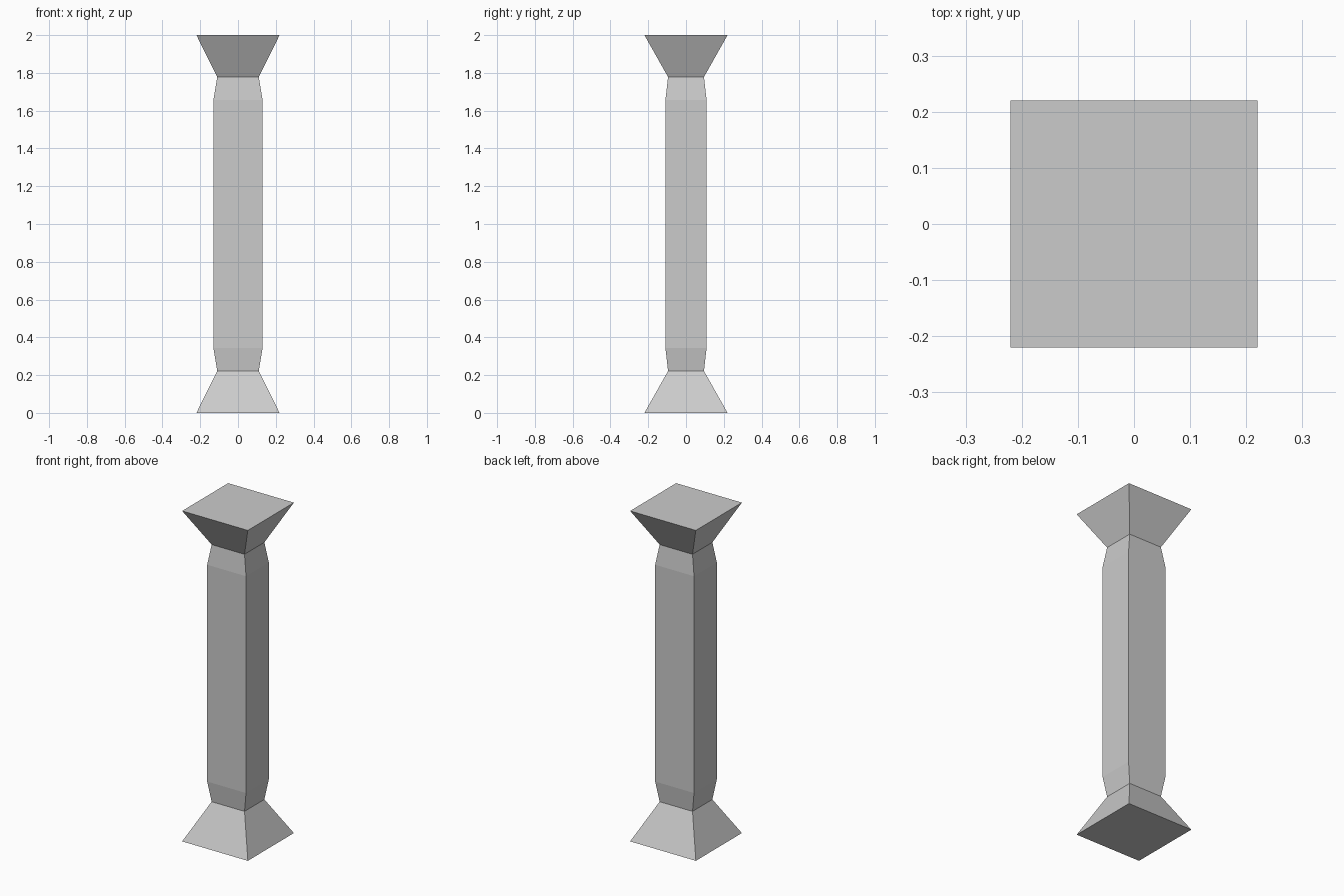
import bpy
import bmesh

if "Cube" in bpy.data.objects:
    bpy.data.objects.remove(bpy.data.objects["Cube"])

# Rectangular cross-sections of the lower half: (z, half width x, half depth y)
HEIGHT = 2.0
lower = [(0.0, 0.22, 0.22), (0.222, 0.11, 0.095), (0.344, 0.13, 0.109)]

# The upper half mirrors the lower half
sections = lower + [(HEIGHT - z, hx, hy) for z, hx, hy in reversed(lower)]

bm = bmesh.new()
rings = [[bm.verts.new((sx * hx, sy * hy, z))
          for sx, sy in ((-1, -1), (1, -1), (1, 1), (-1, 1))]
         for z, hx, hy in sections]

# Flared base, tapered shaft and flared capital
for low, high in zip(rings, rings[1:]):
    for i in range(4):
        j = (i + 1) % 4
        bm.faces.new((low[i], low[j], high[j], high[i]))

# Flat bottom and top
bm.faces.new(rings[0][::-1])
bm.faces.new(rings[-1])

mesh = bpy.data.meshes.new("pillar")
bm.to_mesh(mesh)
bm.free()
pillar = bpy.data.objects.new("pillar", mesh)
bpy.context.collection.objects.link(pillar)
